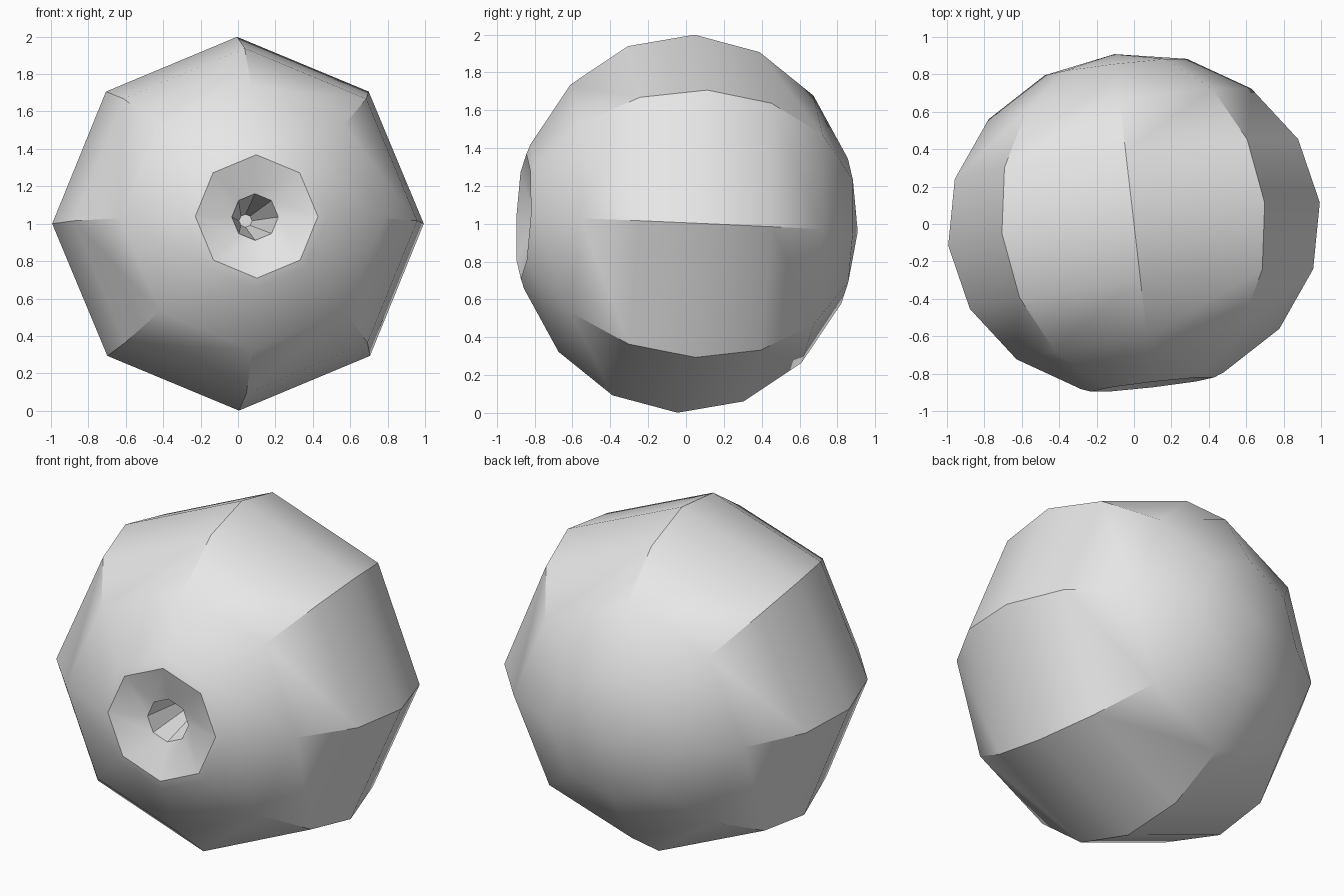
import bpy, bmesh, math
from mathutils import Matrix, Vector

cube = bpy.data.objects.get("Cube")
if cube:
    bpy.data.objects.remove(cube)

SIDES = 8
DEPTH = 0.915  # flattening along the main axis

# One plain grey
grey = bpy.data.materials.new("plain_grey")
grey.use_nodes = True
colour = (0.8, 0.8, 0.8, 1)
grey.diffuse_color = colour
grey.node_tree.nodes["Principled BSDF"].inputs["Base Color"].default_value = colour

# Profile (radius, distance along axis): closed back pole, then round body
profile = [(math.cos(math.radians(d)), DEPTH * math.sin(math.radians(d)))
           for d in [-67.5 + 22.5 * i for i in range(7)]]
# Rim, shallow funnel and tapering hole at the front
profile += [(0.33, 0.865), (0.125, 0.795), (0.035, 0.35)]

# Spin the profile into rings
bm = bmesh.new()
rings = []
for r, a in profile:
    rings.append([bm.verts.new((r * math.cos(t), r * math.sin(t), a))
                  for t in [math.tau * i / SIDES for i in range(SIDES)]])
for low, high in zip(rings, rings[1:]):
    for i in range(SIDES):
        j = (i + 1) % SIDES
        bm.faces.new((low[i], low[j], high[j], high[i]))
pole = bm.verts.new((0, 0, -DEPTH))
for i in range(SIDES):
    bm.faces.new((pole, rings[0][(i + 1) % SIDES], rings[0][i]))
bm.faces.new(rings[-1])

# Point the axis at the front, slightly turned and raised
front = Vector((0.115, -0.992, 0.045)).normalized()
side = Vector((0, 0, 1)).cross(front).normalized()
up = front.cross(side)
turn = Matrix((side, up, front)).transposed().to_4x4()
bm.transform(Matrix.Translation((0, 0, 1)) @ turn)
bm.normal_update()

mesh = bpy.data.meshes.new("hollowed_ball")
bm.to_mesh(mesh)
bm.free()
mesh.materials.append(grey)
ball = bpy.data.objects.new("hollowed_ball", mesh)
bpy.context.collection.objects.link(ball)

# Smooth along the body, crisp on strong edges
bpy.ops.object.select_all(action="DESELECT")
ball.select_set(True)
bpy.context.view_layer.objects.active = ball
bpy.ops.object.shade_smooth_by_angle(angle=math.radians(30))
